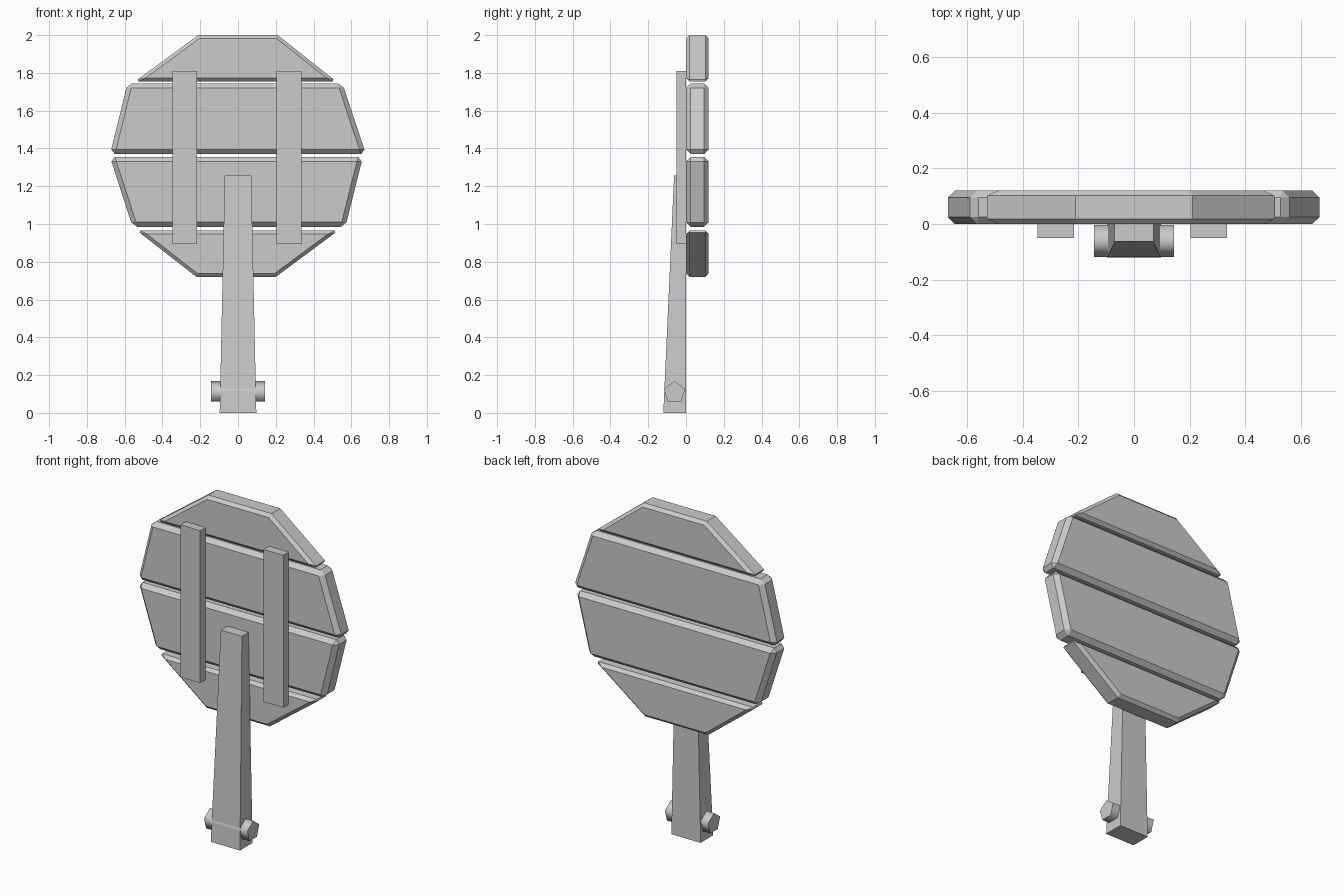
import bpy
import bmesh
from math import radians

cube = bpy.data.objects.get("Cube")
if cube:
    bpy.data.objects.remove(cube, do_unlink=True)

grey = bpy.data.materials.new("plain_grey")
grey.use_nodes = True
colour = (0.6, 0.6, 0.6, 1)
grey.diffuse_color = colour
grey.node_tree.nodes["Principled BSDF"].inputs["Base Color"].default_value = colour


def loft(name, start, end):
    """Solid between two matching outlines."""
    bm = bmesh.new()
    a = [bm.verts.new(p) for p in start]
    b = [bm.verts.new(p) for p in end]
    bm.faces.new(a)
    bm.faces.new(b[::-1])
    for i in range(len(a)):
        j = (i + 1) % len(a)
        bm.faces.new((a[j], a[i], b[i], b[j]))
    bmesh.ops.recalc_face_normals(bm, faces=bm.faces)
    mesh = bpy.data.meshes.new(name)
    bm.to_mesh(mesh)
    bm.free()
    mesh.materials.append(grey)
    obj = bpy.data.objects.new(name, mesh)
    bpy.context.collection.objects.link(obj)
    return obj


def rect(x0, x1, y0, y1, z):
    return [(x0, y0, z), (x1, y0, z), (x1, y1, z), (x0, y1, z)]


# Four chamfered planks: left top, right top, right bottom, left bottom
planks = {
    "top_plank": [(-0.21, 2), (0.21, 2), (0.52, 1.755), (-0.545, 1.755)],
    "upper_plank": [(-0.585, 1.745), (0.553, 1.745), (0.677, 1.37), (-0.677, 1.37)],
    "lower_plank": [(-0.678, 1.355), (0.661, 1.355), (0.569, 0.985), (-0.558, 0.985)],
    "bottom_plank": [(-0.535, 0.965), (0.53, 0.965), (0.2, 0.72), (-0.22, 0.72)],
}
for name, outline in planks.items():
    plank = loft(name, [(x, 0, z) for x, z in outline],
                 [(x, 0.12, z) for x, z in outline])
    bevel = plank.modifiers.new("chamfer", "BEVEL")
    bevel.width = 0.025 if "er_" in name else 0.018
    bevel.segments = 1
    bevel.limit_method = "ANGLE"
    bevel.angle_limit = radians(50)

# Two vertical battens holding the planks together
for name, x in (("right_batten", -0.282), ("left_batten", 0.27)):
    loft(name, rect(x - 0.066, x + 0.066, -0.05, 0, 0.895),
         rect(x - 0.066, x + 0.066, -0.05, 0, 1.81))

# Tapered handle
loft("handle", rect(-0.097, 0.097, -0.12, 0, 0),
     rect(-0.07, 0.07, -0.063, 0, 1.257))

# Five-sided peg across the handle
bpy.ops.mesh.primitive_cylinder_add(vertices=5, radius=0.06, depth=0.288,
                                    location=(0, -0.061, 0.108),
                                    rotation=(0, radians(-90), 0))
peg = bpy.context.object
peg.name = "peg"
# Turn the outline so one corner points straight up
top = max((peg.matrix_basis.to_3x3() @ v.co).z for v in peg.data.vertices)
if top < 0.059:
    peg.rotation_euler = (radians(90), 0, radians(90))
peg.data.materials.append(grey)
bpy.ops.object.shade_smooth_by_angle(angle=radians(80))
